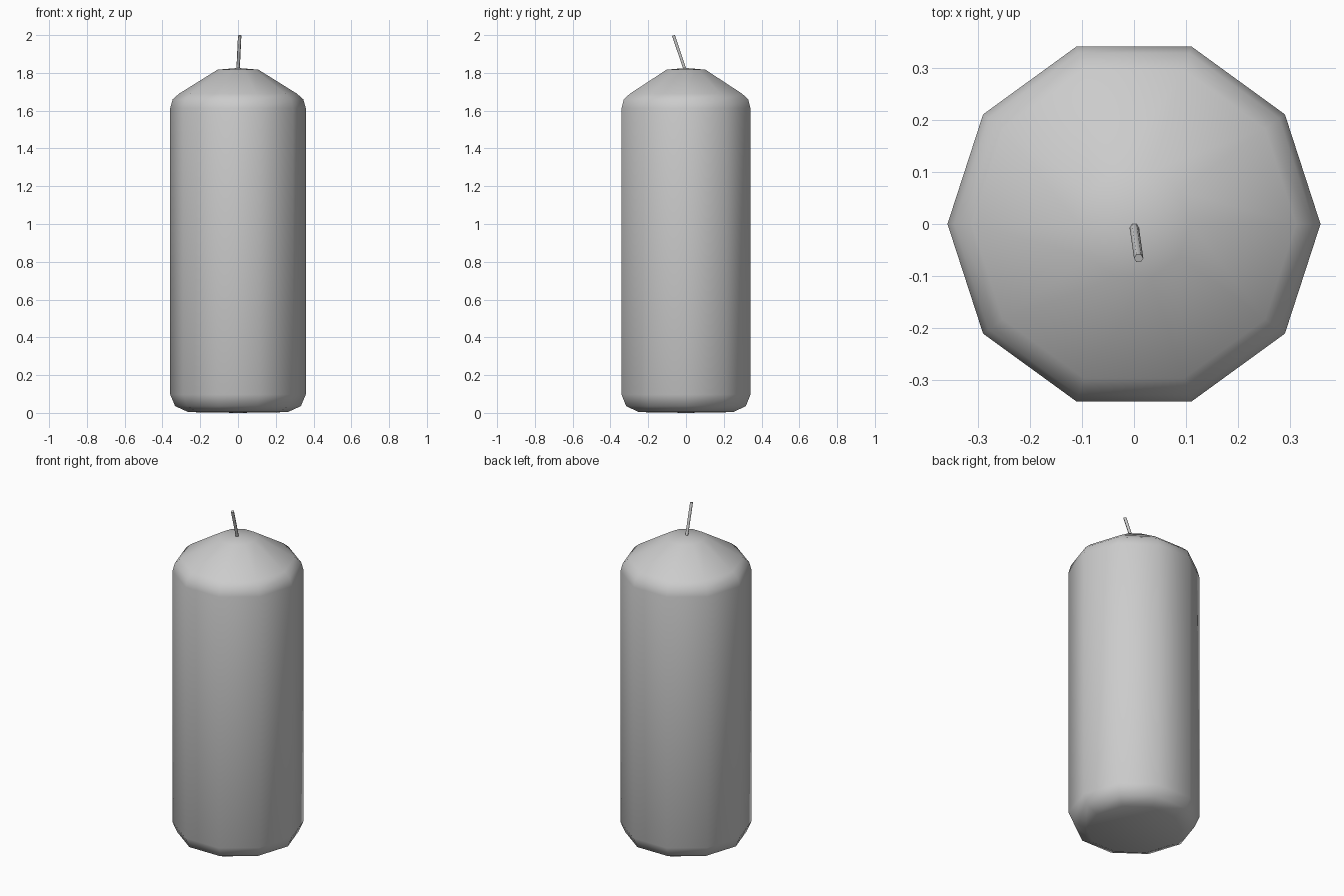
import bpy, bmesh, math
from mathutils import Vector

if "Cube" in bpy.data.objects:
    bpy.data.objects.remove(bpy.data.objects["Cube"])


def finish(bm, name, smooth=True):
    bmesh.ops.recalc_face_normals(bm, faces=bm.faces)
    mesh = bpy.data.meshes.new(name)
    bm.to_mesh(mesh)
    bm.free()
    for p in mesh.polygons:
        p.use_smooth = smooth
    obj = bpy.data.objects.new(name, mesh)
    bpy.context.collection.objects.link(obj)
    return obj


def ring(bm, centre, radius, sides, u=Vector((1, 0, 0)), v=Vector((0, 1, 0))):
    pts = []
    for i in range(sides):
        a = 2 * math.pi * i / sides
        pts.append(bm.verts.new(centre + radius * (u * math.cos(a) + v * math.sin(a))))
    return pts


def bridge(bm, a, b):
    n = len(a)
    for i in range(n):
        j = (i + 1) % n
        bm.faces.new((a[i], a[j], b[j], b[i]))


def fan(bm, loop, tip):
    v = bm.verts.new(tip)
    for i in range(len(loop)):
        bm.faces.new((loop[i], loop[(i + 1) % len(loop)], v))


# Wax body: ten-sided pillar with rounded rims and a sloped shoulder
profile = [(0.263, 0.004), (0.333, 0.036), (0.359, 0.097), (0.359, 1.613),
           (0.346, 1.660), (0.312, 1.690), (0.108, 1.817)]
bm = bmesh.new()
rings = [ring(bm, Vector((0, 0, z)), r, 10) for r, z in profile]
for a, b in zip(rings, rings[1:]):
    bridge(bm, a, b)
fan(bm, rings[0], (0, 0, 0))
fan(bm, rings[-1], (0, 0, 1.826))
finish(bm, "wax_body")

# Wick: thin leaning rod
base, tip = Vector((0, -0.003, 1.81)), Vector((0.009, -0.066, 1.998))
axis = (tip - base).normalized()
u = axis.cross(Vector((0, 1, 0))).normalized()
v = axis.cross(u)
bm = bmesh.new()
low, high = ring(bm, base, 0.009, 6, u, v), ring(bm, tip, 0.009, 6, u, v)
bridge(bm, low, high)
bm.faces.new(low)
bm.faces.new(high)
wick = finish(bm, "wick")
bpy.ops.object.select_all(action='DESELECT')
bpy.context.view_layer.objects.active = wick
wick.select_set(True)
bpy.ops.object.shade_smooth_by_angle(angle=math.radians(65))
